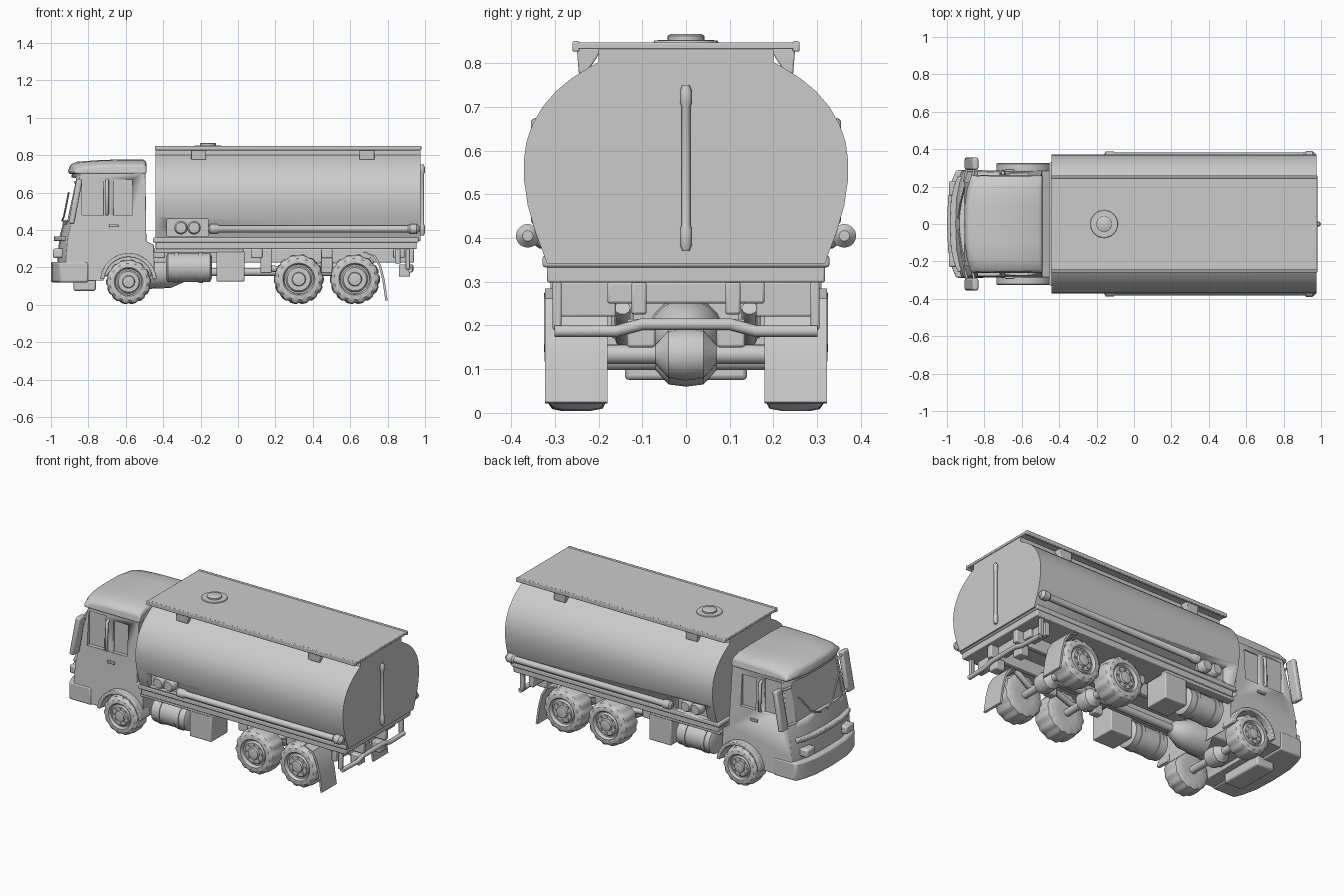
import bpy, bmesh, math
from mathutils import Matrix, Vector

if "Cube" in bpy.data.objects:
    bpy.data.objects.remove(bpy.data.objects["Cube"])

def finish(name, bm, bevel=0, angle=35, seg=2):
    bmesh.ops.recalc_face_normals(bm, faces=bm.faces)
    me = bpy.data.meshes.new(name)
    bm.to_mesh(me)
    bm.free()
    me.shade_smooth()
    me.set_sharp_from_angle(angle=math.radians(angle))
    ob = bpy.data.objects.new(name, me)
    bpy.context.collection.objects.link(ob)
    if bevel:
        m = ob.modifiers.new("bevel", 'BEVEL')
        m.width, m.segments, m.limit_method = bevel, seg, 'ANGLE'
        m.angle_limit = math.radians(35)
    return ob

def box(name, x, y, z, bevel=0.006, tilt=0):
    bm = bmesh.new()
    size = (x[1] - x[0], y[1] - y[0], z[1] - z[0])
    mid = Vector(((x[0] + x[1]) / 2, (y[0] + y[1]) / 2, (z[0] + z[1]) / 2))
    bmesh.ops.create_cube(bm, size=1, matrix=Matrix.Translation(mid)
                          @ Matrix.Rotation(tilt, 4, 'Y') @ Matrix.Diagonal((*size, 1)))
    return finish(name, bm, bevel)

def side(s, a, b):
    return tuple(sorted((s * a, s * b)))

def loft(name, pts, stations, place, bevel=0, angle=35):
    """Closed profile repeated at each station; place(point, station) gives xyz."""
    bm = bmesh.new()
    rings = [[bm.verts.new(place(p, t)) for p in pts] for t in stations]
    n = len(pts)
    for a, b in zip(rings, rings[1:]):
        for i in range(n):
            bm.faces.new((a[i], a[(i + 1) % n], b[(i + 1) % n], b[i]))
    bm.faces.new(rings[0])
    bm.faces.new(rings[-1])
    return finish(name, bm, bevel, angle)

def along_x(p, t): return (t, p[0], p[1])
def along_y(p, t): return (p[0], t, p[1])
def along_z(p, t): return (p[0], p[1], t)

def lathe(name, prof, centre, axis, n=32, wave=None):
    """Revolve (radius, offset) points about an axis through centre."""
    bm = bmesh.new()
    rot = Vector((0, 0, 1)).rotation_difference(Vector(axis)).to_matrix()
    rings = []
    for r, t in prof:
        ring = []
        for i in range(n):
            a, k = 2 * math.pi * i / n, (wave(i, r) if wave else 1)
            ring.append(bm.verts.new(rot @ Vector((r * k * math.cos(a), r * k * math.sin(a), t)) + Vector(centre)))
        rings.append(ring)
    for a, b in zip(rings, rings[1:]):
        for i in range(n):
            bm.faces.new((a[i], a[(i + 1) % n], b[(i + 1) % n], b[i]))
    bm.faces.new(rings[0])
    bm.faces.new(rings[-1])
    return finish(name, bm)

def tube(name, pts, r):
    cu = bpy.data.curves.new(name, 'CURVE')
    cu.dimensions, cu.bevel_depth, cu.bevel_resolution, cu.use_fill_caps = '3D', r, 3, True
    sp = cu.splines.new('POLY')
    sp.points.add(len(pts) - 1)
    for q, p in zip(sp.points, pts):
        q.co = (*p, 1)
    ob = bpy.data.objects.new(name, cu)
    bpy.context.collection.objects.link(ob)

def cut(target, cutter):
    m = target.modifiers.new("cut", 'BOOLEAN')
    m.object, m.operation, m.solver = cutter, 'DIFFERENCE', 'EXACT'
    cutter.hide_render = True
    cutter.display_type = 'WIRE'

def arc(cx, cz, r, a0, a1, n):
    return [(cx + r * math.cos(math.radians(a0 + (a1 - a0) * i / n)),
             cz + r * math.sin(math.radians(a0 + (a1 - a0) * i / n))) for i in range(n + 1)]

# Tank body with bulging sides and a flat top
half = [(.318, .34), (.328, .37), (.345, .415), (.362, .475), (.370, .53), (.371, .575), (.365, .62), (.351, .66),
        (.328, .70), (.298, .735), (.262, .765), (.222, .79), (.2, .802), (.2, .84)]
tank = loft("tank_body", half + [(-y, z) for y, z in reversed(half)], (-.44, .975), along_x, angle=30)
# Roof plate, hatch and plate brackets
box("tank_roof_plate", (-.445, .98), (-.255, .255), (.832, .847), .003)
lathe("hatch", [(.075, .845), (.072, .852), (.042, .853), (.042, .862), (.036, .866)], (-.16, 0, 0), (0, 0, 1))
for s in (-1, 1):
    box("roof_plate_lip", (-.445, .98), side(s, .243, .26), (.826, .85), .004)
    for x in (-.21, .69):
        loft("roof_bracket", [(s * .19, .835), (s * .25, .835), (s * .245, .775), (s * .225, .78)],
             (x - .04, x + .04), along_x, .004)
    # Recessed gauge bay
    cut(tank, box("gauge_bay_cutter", (-.38, -.16), side(s, .30, .45), (.365, .46), 0))
    for x in (-.305, -.235):
        lathe("gauge", [(.036, .29), (.036, .335), (.028, .347), (.012, .347)], (x, 0, .412), (0, s, 0), 24)
    # Side hose tube
    lathe("side_hose_tube", [(.012, -.16), (.026, -.15), (.026, -.11), (.019, -.1), (.019, .91), (.027, .92),
                             (.027, .955), (.012, .972)], (0, s * .362, .405), (1, 0, 0), 20)
# Tank rear rod
lathe("rear_rod", [(.008, .37), (.014, .385), (.014, .42), (.010, .43), (.010, .70), (.014, .71), (.014, .735), (.008, .75)],
      (.985, 0, 0), (0, 0, 1), 16)

# Skirt below tank
box("tank_skirt_ledge", (-.455, .965), (-.328, .328), (.333, .36), .006)
box("tank_skirt", (-.44, .955), (-.318, .318), (.298, .338), .005)

# Cab shell, bowed at the front and tapering towards the roof
shell = [(-.96, .125), (-.965, .25), (-.955, .36), (-.94, .42), (-.885, .715), (-.495, .715), (-.49, .34), (-.45, .32),
         (-.445, .13)] + arc(-.585, .125, .135, 2, 178, 12)

def width(z):
    return .285 if z < .45 else .285 - .028 * (z - .45) / .265

def cab_place(p, t):
    bow = .045 * abs(t) ** 3 if p[0] < -.85 else 0
    return (p[0] + bow, t * width(p[1]), p[1])
cab = loft("cab_shell", shell, (-1, -.8, -.5, 0, .5, .8, 1), cab_place, .010)
# Windscreen and side window recesses
tilt = math.atan2(.055, .295)
cut(cab, box("windscreen_cutter", (-.96, -.885), (-.222, .222), (.455, .685), 0, tilt))
for s in (-1, 1):
    cut(cab, box("door_window_cutter", (-.835, -.72), side(s, .253, .35), (.48, .685), 0))
    cut(cab, box("rear_window_cutter", (-.665, -.565), side(s, .253, .35), (.48, .67), 0))
    tube("door_grab_bar", [(-.70, s * .265, .48), (-.70, s * .283, .49), (-.70, s * .277, .655), (-.70, s * .26, .665)], .009)
    box("door_handle", (-.69, -.64), side(s, .28, .293), (.415, .43), .003)
    # Mirror on two arms
    box("mirror", (-.885, -.853), side(s, .29, .355), (.43, .675), .01, tilt)
    for z, x in ((.45, -.888), (.655, -.85)):
        tube("mirror_arm", [(x - .02, s * .22, z), (x, s * .32, z)], .007)
    tube("wiper", [(-.94, s * .03, .45), (-.93, s * .1, .475), (-.905, s * .2, .60)], .005)
    # Wheel arch flare
    loft("wheel_arch", arc(-.585, .125, .152, 5, 175, 16) + arc(-.585, .125, .130, 175, 5, 16),
         side(s, .23, .325), along_y, .005)
    box("headlight", (-.99, -.93), side(s, .15, .23), (.25, .30), .01)

# Cab roof cap
roof = [(-.905, .70), (-.908, .72), (-.895, .75), (-.86, .765), (-.72, .775), (-.51, .778), (-.49, .765), (-.49, .70)]
loft("cab_roof", roof, (-1, -.93, -.75, -.4, 0, .4, .75, .93, 1),
     lambda p, t: (p[0] + (.04 * abs(t) ** 3 if p[0] < -.8 else 0), t * (.262 - .1 * max(0, p[1] - .72)),
                   p[1] - (.032 * abs(t) ** 8 if p[1] > .74 else 0)), .008)
# Bumper and grille bar
outer = [(-1 + .05 * abs(t) ** 3, t * .288) for t in (-1, -.93, -.8, -.5, 0, .5, .8, .93, 1)]
loft("front_bumper", outer + [(-.80, .288), (-.80, -.288)], (.12, .23), along_z, .01)
grille = [(-.985 + .045 * abs(t) ** 3, t * .26) for t in (-1, -.8, -.5, 0, .5, .8, 1)]
loft("grille_bar", grille + [(-.90, .24), (-.90, -.24)], (.34, .365), along_z, .005)
box("front_underplate", (-.88, -.76), (-.14, .14), (.075, .15), .01)

# Wheels: lugged tyre with dished hub
def wheel(x, r, y_in, y_out, s):
    w, m = y_out - y_in, (y_in + y_out) / 2
    prof = [(.45, -.5), (.80, -.5), (.93, -.42), (.97, -.2), (.97, .2), (.93, .40), (.82, .49), (.64, .5), (.60, .46),
            (.58, .36), (.52, .36), (.46, .44), (.28, .44), (.25, .52), (.12, .54)]
    lathe("wheel", [(a * r, b * w) for a, b in prof], (x, s * m, r + .003), (0, s, 0), 56,
          lambda i, q: (1.03 if i % 4 < 2 else .98) if q > .9 * r else 1)
    for k in range(8):
        a = k * math.pi / 4
        lathe("wheel_nut", [(.007, .42 * w), (.007, .48 * w)],
              (x + .38 * r * math.cos(a), s * m, r + .003 + .38 * r * math.sin(a)), (0, s, 0), 6)

for x, r, y in ((-.585, .12, .20), (.325, .134, .18), (.625, .134, .18)):
    for s in (-1, 1):
        wheel(x, r, y, .318, s)
    lathe("axle", [(.022, -.26), (.022, -.07), (.055, -.04), (.06, 0), (.055, .04), (.022, .07), (.022, .26)],
          (x, 0, r), (0, 1, 0), 20)

# Chassis
for s in (-1, 1):
    box("chassis_rail", (-.9, .94), side(s, .09, .125), (.225, .30))
    # Fuel cylinder with bands and storage box
    lathe("fuel_cylinder", [(.06, -.385), (.078, -.375), (.078, -.15), (.06, -.14)], (0, s * .235, .2), (1, 0, 0), 28)
    for x in (-.33, -.20):
        lathe("fuel_cylinder_band", [(.083, x - .012), (.083, x + .012)], (0, s * .235, .2), (1, 0, 0), 28)
    box("storage_box", (-.115, .035), side(s, .15, .31), (.125, .285), .006)
    box("side_rail", (-.45, .03), side(s, .26, .31), (.28, .302), .004)
    # Curved mudflap
    flap = [(.68, .285), (.735, .262), (.765, .21), (.785, .13), (.80, .025)]
    loft("mudflap", flap + [(x - .012, z - .004) for x, z in reversed(flap)], side(s, .18, .322), along_y)
    for x in (.15, .475):
        box("suspension_hanger", (x - .03, x + .03), side(s, .12, .17), (.17, .30))
    tube("leaf_spring", [(.15, s * .145, .2), (.325, s * .145, .17), (.475, s * .145, .22), (.625, s * .145, .17),
                         (.72, s * .145, .24)], .018)
    # Rear bumper posts and lamps
    box("rear_bumper_post", (.895, .92), side(s, .285, .305), (.19, .30), .004)
    box("rear_hanger", (.84, .87), side(s, .16, .29), (.22, .30), .005)
    box("rear_lamp", (.86, .92), side(s, .07, .135), (.15, .215), .006)
for x in (-.42, .10, .475, .86):
    box("cross_member", (x - .03, x + .03), (-.18, .18), (.25, .30))
tube("rear_bumper", [(.92, -.30, .187), (.925, -.16, .187), (.925, -.10, .203), (.925, .10, .203), (.925, .16, .187),
                     (.92, .30, .187)], .014)
# Engine block and drive shaft
box("engine_block", (-.74, -.46), (-.13, .13), (.15, .33), .015)
lathe("gearbox", [(.09, -.48), (.085, -.36), (.05, -.28), (.022, -.26), (.022, .62)], (0, 0, .175), (1, 0, 0), 20)
